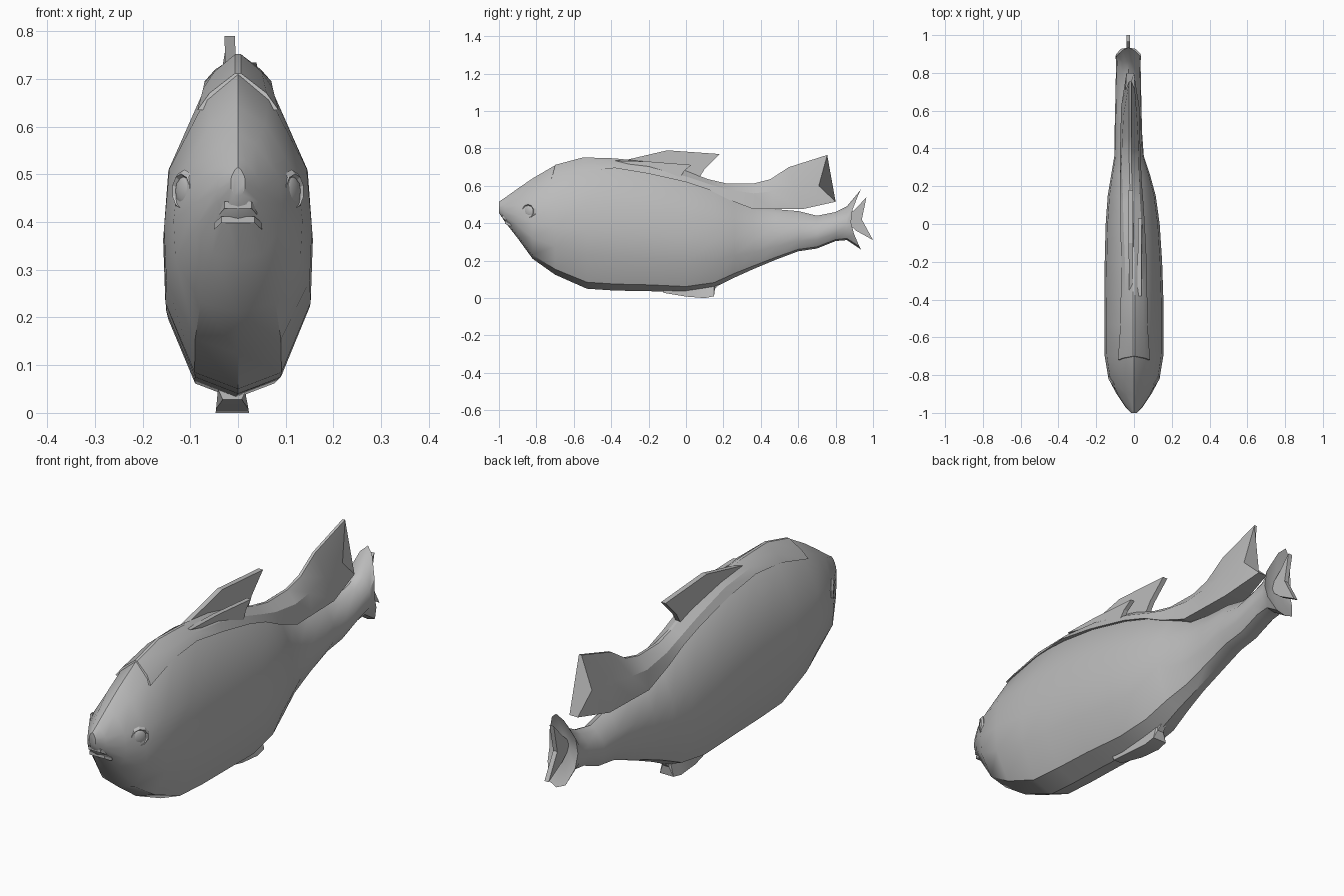
import bpy, bmesh, math

if "Cube" in bpy.data.objects:
    bpy.data.objects.remove(bpy.data.objects["Cube"])

grey = bpy.data.materials.new("fish_grey")
grey.diffuse_color = (0.5, 0.5, 0.5, 1)
grey.use_nodes = True
grey.node_tree.nodes["Principled BSDF"].inputs["Base Color"].default_value = grey.diffuse_color


def finish(name, bm, angle=30):
    """Turn a bmesh into a named, smoothed object."""
    bmesh.ops.recalc_face_normals(bm, faces=bm.faces[:])
    mesh = bpy.data.meshes.new(name)
    bm.to_mesh(mesh)
    bm.free()
    mesh.materials.append(grey)
    ob = bpy.data.objects.new(name, mesh)
    bpy.context.collection.objects.link(ob)
    bpy.ops.object.select_all(action='DESELECT')
    ob.select_set(True)
    bpy.context.view_layer.objects.active = ob
    bpy.ops.object.shade_smooth_by_angle(angle=math.radians(angle))
    return ob


def loft(name, rings, tip=None, angle=30):
    """Skin closed rings; the last one is capped flat or pulled to a point."""
    bm = bmesh.new()
    rows = [[bm.verts.new(p) for p in r] for r in rings]
    n = len(rows[0])
    for a, b in zip(rows, rows[1:]):
        for i in range(n):
            j = (i + 1) % n
            bm.faces.new((a[i], a[j], b[j], b[i]))
    bm.faces.new(rows[0])
    if tip:
        t = bm.verts.new(tip)
        for i in range(n):
            bm.faces.new((rows[-1][i], rows[-1][(i + 1) % n], t))
    else:
        bm.faces.new(rows[-1])
    return finish(name, bm, angle)


def blade(name, outline, x, thick, lean=0.0):
    """Flat fin from a (y, z) outline, leaning sideways with height."""
    z0 = min(z for y, z in outline)
    rings = [[(x + s * thick / 2 + lean * (z - z0), y, z) for y, z in outline]
             for s in (-1, 1)]
    return loft(name, rings, angle=15)


# Body cross-section: (width fraction, height fraction)
half = [(0, 0), (.58, .05), (.97, .26), (1, .45), (.93, .66), (.42, .92), (0, 1)]
section = half + [(-w, f) for w, f in half[-2:0:-1]]

# Body stations: y, centre x, half width, bottom z, top z
stations = [
    (-1.0, 0, .015, .455, .515), (-.97, 0, .045, .41, .535),
    (-.9, 0, .092, .32, .585), (-.82, 0, .135, .21, .64),
    (-.7, 0, .155, .125, .71), (-.53, 0, .157, .05, .745),
    (-.38, 0, .155, .04, .74), (-.2, -.003, .152, .037, .715),
    (0, -.007, .143, .03, .665), (.15, -.012, .127, .055, .61),
    (.26, -.018, .103, .11, .56), (.36, -.026, .078, .155, .495),
    (.48, -.03, .073, .205, .475), (.6, -.03, .07, .25, .465),
    (.7, -.03, .068, .265, .44), (.8, -.03, .066, .305, .46),
    (.86, -.03, .064, .31, .49)]
rings = [[(cx + hw * w, y, zb + (zt - zb) * f) for w, f in section]
         for y, cx, hw, zb, zt in stations]
# Flared, notched end of the tail
rings.append([(-.03 + .068 * w, .88 + .055 * abs(2 * f - 1) ** 1.5, .26 + .32 * f)
              for w, f in section])
loft("body", rings, tip=(-.03, .86, .42), angle=35)

# Inner tail fin
blade("tail_fin", [(.84, .42), (.91, .48), (.965, .54), (.94, .42),
                   (1.0, .31), (.91, .36)], -.03, .02)

# Back ridge: (y, z) at the foot, middle and crest, half widths at foot and middle
ridge = [
    ((-.72, .635), (-.71, .67), (-.70, .712), .085, .06),
    ((-.55, .68), (-.55, .715), (-.55, .752), .073, .05),
    ((-.38, .695), (-.38, .72), (-.38, .747), .07, .048),
    ((-.2, .665), (-.2, .70), (-.2, .728), .067, .048),
    ((0, .62), (0, .65), (0, .68), .065, .048),
    ((.12, .58), (.12, .61), (.12, .635), .062, .045),
    ((.22, .53), (.22, .58), (.22, .612), .058, .045),
    ((.36, .475), (.36, .56), (.36, .612), .055, .045),
    ((.46, .475), (.46, .57), (.45, .635), .052, .042),
    ((.62, .475), (.58, .59), (.55, .70), .048, .035),
    ((.80, .515), (.71, .60), (.755, .765), .02, .025)]
rings = []
for (y0, z0), (y1, z1), (y2, z2), h0, h1 in ridge:
    cx = -.02 * max(0, min(1, (y0 + .2) / .5))
    rings.append([(cx - h0, y0, z0), (cx - h1, y1, z1), (cx - .006, y2, z2),
                  (cx + .006, y2, z2), (cx + h1, y1, z1), (cx + h0, y0, z0)])
loft("back_ridge", rings, angle=20)

# Dorsal fin and its small side fin
blade("dorsal_fin", [(-.40, .72), (-.25, .755), (-.1, .79), (.18, .77),
                     (.10, .69), (.05, .61), (-.1, .66)], -.012, .022, -.03)
blade("dorsal_side_fin", [(-.38, .735), (-.2, .73), (.03, .712), (-.01, .68),
                          (-.03, .645), (-.12, .67)], .038, .02, -.1)

# Belly fin
rings = [[(-.012 - a, y, z0), (-.012 + a, y, z0), (-.012 + b, y, z1), (-.012 - b, y, z1)]
         for y, z0, z1, a, b in [(-.12, .028, .05, .02, .03), (.0, .008, .05, .034, .026),
                                 (.10, 0, .06, .035, .02), (.15, .01, .07, .033, .018),
                                 (.155, .05, .09, .015, .015), (.19, .085, .11, .01, .012)]]
loft("belly_fin", rings, angle=20)

# Eyes: a raised rim around a shallow ball
for side in (-1, 1):
    rot = (0, math.radians(90), side * math.radians(-32))
    where = (side * .112, -.84, .465)
    bpy.ops.mesh.primitive_torus_add(major_segments=10, minor_segments=4, major_radius=.036,
                                     minor_radius=.009, location=where, rotation=rot)
    rim = bpy.context.object
    rim.name = "eye_rim"
    bpy.ops.mesh.primitive_uv_sphere_add(segments=10, ring_count=6, radius=.032,
                                         location=where, rotation=rot)
    ball = bpy.context.object
    ball.name = "eye"
    ball.scale = (1, 1, .35)
    for ob in (rim, ball):
        ob.data.materials.append(grey)
        bpy.ops.object.shade_smooth_by_angle(angle=math.radians(40))

# Lips: bent bars across the snout
for name, z, y, w in [("upper_lip", .443, -.985, .04), ("lower_lip", .412, -.968, .05)]:
    rings = [[(x, y + d, z + h), (x, y + d, z + h - .014),
              (x, y + d + .05, z + h - .014), (x, y + d + .05, z + h)]
             for x, d, h in [(-w, .025, -.014), (-w * .7, 0, 0), (w * .7, 0, 0), (w, .025, -.014)]]
    loft(name, rings, angle=20)
